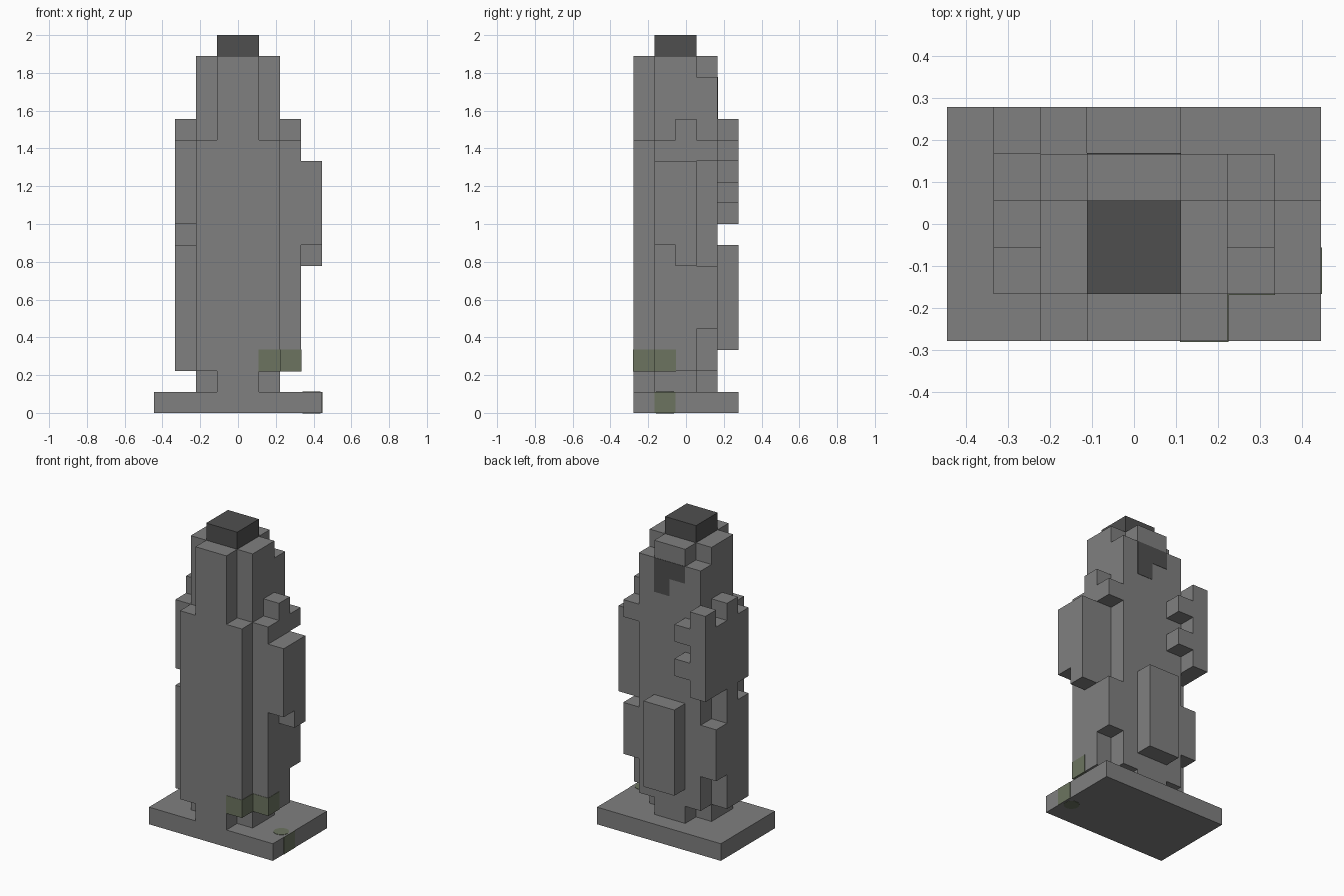
import bpy
import bmesh
from mathutils import Vector

cube = bpy.data.objects.get("Cube")
if cube:
    bpy.data.objects.remove(cube, do_unlink=True)

U = 2 / 18                      # size of one block
ORIGIN = Vector((4, 2.5, 0))    # grid point placed at the world origin
SKIN = 0.02                     # how far painted plates stand proud, in blocks


def material(name, rgb):
    mat = bpy.data.materials.new(name)
    mat.use_nodes = True
    color = (*rgb, 1)
    mat.diffuse_color = color
    mat.node_tree.nodes["Principled BSDF"].inputs["Base Color"].default_value = color
    return mat


stone = material("grey stone", (0.215, 0.215, 0.215))
dark = material("dark stone", (0.078, 0.078, 0.078))
moss = material("moss green", (0.15, 0.175, 0.117))


def blocks(name, mat, boxes, grow=0):
    """One object from grid boxes, each given by its low and high corner."""
    bm = bmesh.new()
    for low, high in boxes:
        lo = Vector(low) - Vector((grow,) * 3)
        hi = Vector(high) + Vector((grow,) * 3)
        made = bmesh.ops.create_cube(bm, size=1)["verts"]
        for v in made:
            v.co = ((lo + hi) / 2 + v.co * (hi - lo) - ORIGIN) * U
    mesh = bpy.data.meshes.new(name)
    bm.to_mesh(mesh)
    bm.free()
    mesh.materials.append(mat)
    obj = bpy.data.objects.new(name, mesh)
    bpy.context.collection.objects.link(obj)
    return obj


def mirrored(boxes):
    return [((8 - hi[0], *lo[1:]), (8 - lo[0], *hi[1:])) for lo, hi in boxes]


# Base, foot and central body
blocks("base", stone, [((0, 0, 0), (8, 5, 1))])
blocks("foot", stone, [((2, 1, 1), (6, 3, 2)), ((3, 0, 1), (5, 4, 2))])
blocks("body", stone, [((2, 0, 2), (6, 4, 13))])
blocks("upper_body", stone, [
    ((2, 1, 13), (6, 3, 17)),
    ((2, 3, 13), (6, 4, 16)),
    ((3, 0, 13), (5, 4, 17)),
])
blocks("cap", dark, [((3, 1, 17), (5, 3, 18))])
blocks("back_panel", stone, [((3, 4, 3), (5, 5, 8))])

# Matching flanks on both sides
flank = [
    ((6, 1, 2), (7, 2, 8)),
    ((6, 1, 9), (7, 2, 13)),
    ((6, 2, 2), (7, 3, 14)),
    ((6, 3, 4), (7, 4, 7)),
]
blocks("left_flank", stone, flank)
blocks("right_flank", stone, mirrored(flank))

# Left arm bulge and its shoulder
blocks("left_arm", stone, [
    ((7, 1, 8), (8, 2, 12)),
    ((7, 2, 7), (8, 3, 12)),
    ((6, 1, 8), (7, 2, 9)),
    ((6, 3, 12), (7, 4, 13)),
])

# Right arm wrapping to the back, with two fingers
blocks("right_arm", stone, [
    ((1, 3, 9), (2, 4, 13)),
    ((1, 4, 9), (2, 5, 14)),
])
blocks("right_fingers", stone, [((2, 4, z), (3, 5, z + 1)) for z in (10, 12)])

# Painted marks
blocks("back_mark", dark, [
    ((4, 4, 14), (5, 4 + SKIN, 16)),
    ((3, 4, 15), (4, 4 + SKIN, 16)),
])
blocks("body_moss", moss, [((5, 0, 2), (6, 1, 3)), ((6, 1, 2), (7, 2, 3))], SKIN)
blocks("base_edge_moss", moss, [((8, 1, 0), (8 + SKIN, 2, 1))])
for name, z in (("base_top_moss", 1), ("base_bottom_moss", 0)):
    bpy.ops.mesh.primitive_cylinder_add(
        vertices=16, radius=0.42 * U, depth=2 * SKIN * U,
        location=(Vector((7.5, 1.5, z)) - ORIGIN) * U)
    dot = bpy.context.object
    dot.name = name
    dot.data.materials.append(moss)
